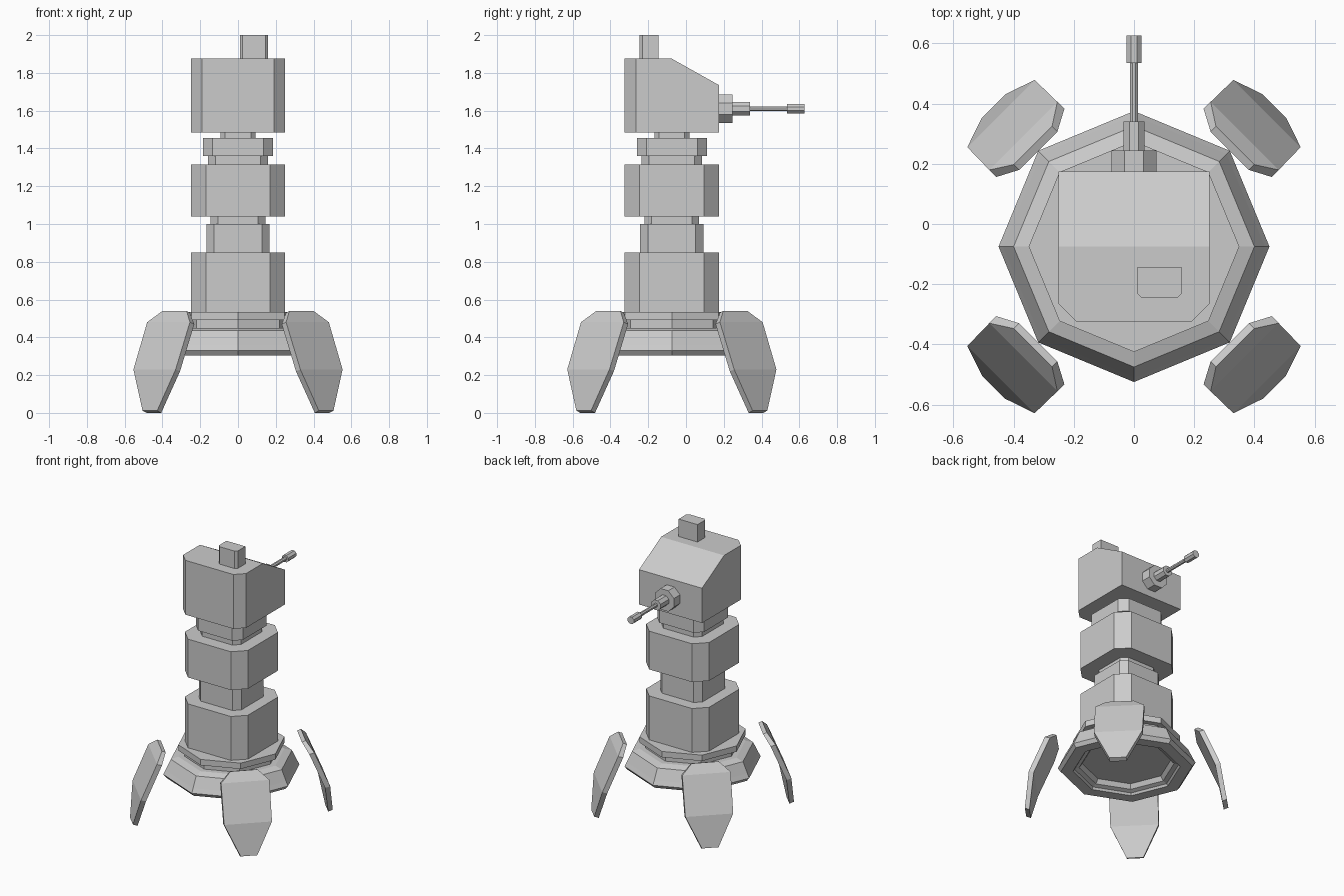
import bpy, bmesh, math
from mathutils import Matrix, Vector

if "Cube" in bpy.data.objects:
    bpy.data.objects.remove(bpy.data.objects["Cube"])

CY = -0.075  # y of the tower axis

grey = bpy.data.materials.new("plain grey")
grey.diffuse_color = (0.6, 0.6, 0.6, 1)
grey.use_nodes = True
grey.node_tree.nodes["Principled BSDF"].inputs["Base Color"].default_value = grey.diffuse_color


def loft(name, rings):
    """Skin a list of equal-length point rings into a closed solid."""
    bm = bmesh.new()
    vs = [[bm.verts.new(p) for p in ring] for ring in rings]
    n = len(vs[0])
    for a, b in zip(vs, vs[1:]):
        for i in range(n):
            j = (i + 1) % n
            bm.faces.new((a[i], a[j], b[j], b[i]))
    bm.faces.new(vs[0])
    bm.faces.new(vs[-1])
    bmesh.ops.recalc_face_normals(bm, faces=bm.faces)
    me = bpy.data.meshes.new(name)
    bm.to_mesh(me)
    bm.free()
    me.materials.append(grey)
    ob = bpy.data.objects.new(name, me)
    bpy.context.collection.objects.link(ob)
    return ob


def octagon(r, z):
    return [(r * math.cos(i * math.pi / 4), CY + r * math.sin(i * math.pi / 4), z)
            for i in range(8)]


def chamfered(h, c, z):
    """Square of half size h with corners cut by c."""
    k = h - c
    return [(x, CY + y, z) for x, y in
            ((h, -k), (h, k), (k, h), (-k, h), (-h, k), (-h, -k), (-k, -h), (k, -h))]


# Base: stepped octagonal disc with a recess underneath
base = [(0.29, 0.36), (0.31, 0.33), (0.34, 0.32), (0.35, 0.305), (0.43, 0.305),
        (0.45, 0.33), (0.435, 0.36), (0.40, 0.435), (0.35, 0.45),
        (0.31, 0.45), (0.31, 0.493), (0.35, 0.493), (0.35, 0.535)]
loft("base_disc", [octagon(r, z) for r, z in base])

# Column: stacked blocks and collars (half size, chamfer, bottom, top)
for name, h, c, z0, z1 in (
        ("lower_block", 0.25, 0.08, 0.535, 0.85),
        ("lower_neck", 0.168, 0.042, 0.85, 1.0),
        ("lower_collar", 0.145, 0.038, 1.0, 1.04),
        ("upper_block", 0.25, 0.08, 1.04, 1.315),
        ("upper_collar", 0.16, 0.04, 1.315, 1.36),
        ("upper_neck", 0.185, 0.05, 1.36, 1.455),
        ("head_pivot", 0.093, 0.025, 1.455, 1.485)):
    loft(name, [chamfered(h, c, z0), chamfered(h, c, z1)])

# Head: side profile with sloped back roof, front vertical edges chamfered
outline = [(-0.25, -0.265), (-0.19, -0.325), (0.19, -0.325), (0.25, -0.265),
           (0.25, CY), (0.25, 0.175), (-0.25, 0.175), (-0.25, CY)]
loft("head", [[(x, y, 1.485) for x, y in outline],
              [(x, y, 1.735 if y > 0 else 1.875) for x, y in outline]])
head = bpy.data.objects["head"]
bm = bmesh.new()
bm.from_mesh(head.data)
top = [f for f in bm.faces if len(f.verts) == 8 and f.calc_center_median().z > 1.7]
ridge = [v for v in top[0].verts if abs(v.co.y - CY) < 0.001]
bmesh.ops.connect_verts(bm, verts=ridge)
bm.to_mesh(head.data)
bm.free()

# Sensor box on the roof
sensor = [(0.01, -0.23), (0.025, -0.245), (0.145, -0.245), (0.16, -0.23),
          (0.16, -0.145), (0.01, -0.145)]
loft("roof_sensor", [[(x, y, z) for x, y in sensor] for z in (1.87, 2.0)])

# Gun: octagonal tubes pointing backwards (half width, start, end)
for name, a, y0, y1 in (("gun_mount", 0.075, 0.17, 0.245),
                        ("gun_sleeve", 0.035, 0.24, 0.34),
                        ("gun_barrel", 0.013, 0.33, 0.54),
                        ("gun_muzzle", 0.025, 0.535, 0.627)):
    r = a / math.cos(math.pi / 8)
    loft(name, [[(r * math.cos((i + 0.5) * math.pi / 4), y,
                  1.61 + r * math.sin((i + 0.5) * math.pi / 4)) for i in range(8)]
                for y in (y0, y1)])

# Legs: tapered bent plates (outer u, z, inner u, z, half width)
sections = [(0.475, 0.54, 0.45, 0.53, 0.09), (0.52, 0.48, 0.487, 0.47, 0.16),
            (0.625, 0.23, 0.592, 0.22, 0.158), (0.66, 0.012, 0.63, 0.0, 0.055)]
for k, name in enumerate(("back_right", "back_left", "front_left", "front_right")):
    m = Matrix.Translation((0, CY, 0)) @ Matrix.Rotation(math.radians(45 + 90 * k), 4, 'Z')
    loft("leg_" + name, [[m @ Vector(p) for p in
                          ((uo, -w, zo), (uo, w, zo), (ui, w, zi), (ui, -w, zi))]
                         for uo, zo, ui, zi, w in sections])
